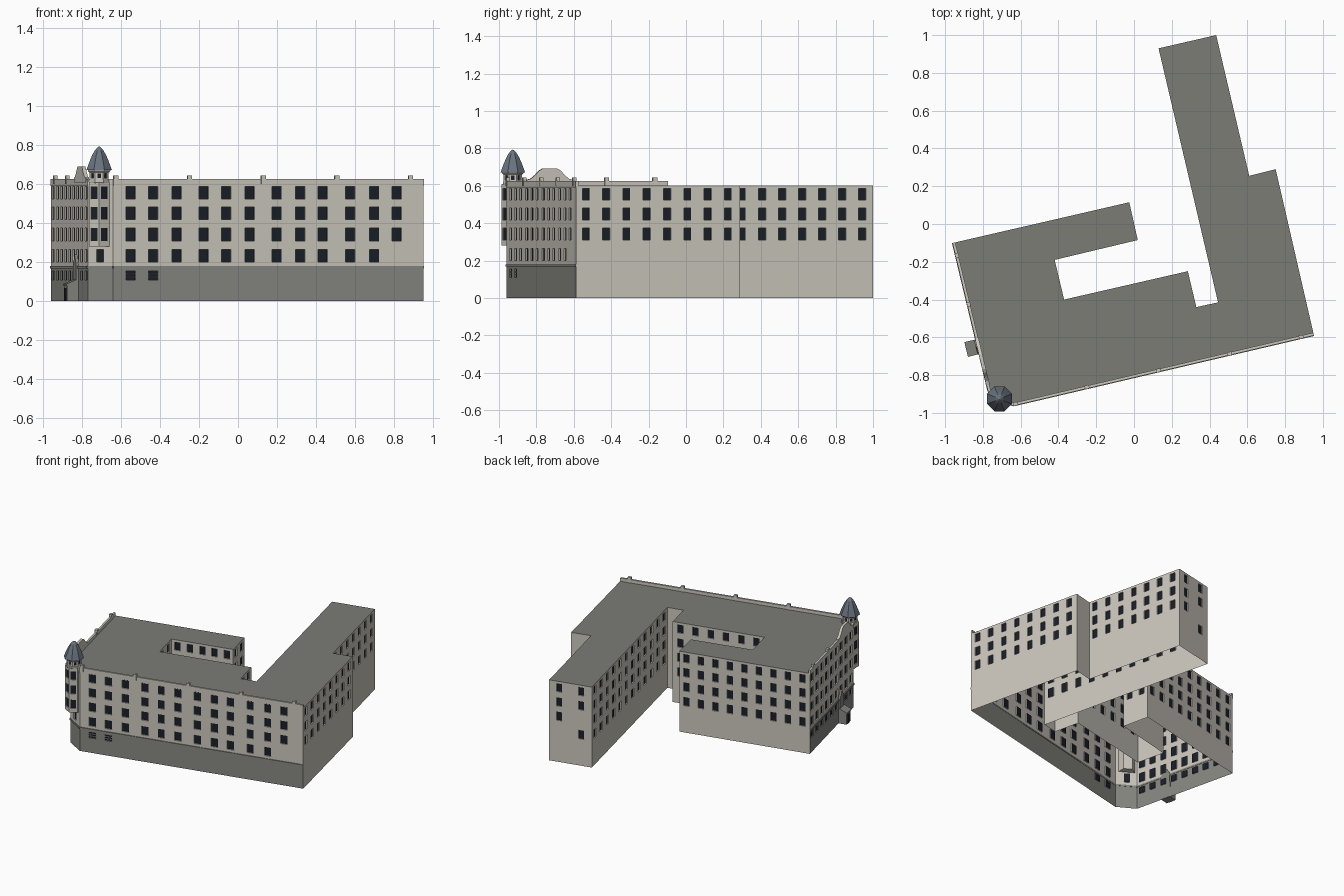
import bpy, bmesh, math
from mathutils import Vector

if "Cube" in bpy.data.objects:
    bpy.data.objects.remove(bpy.data.objects["Cube"])

def mat(name, c):
    m = bpy.data.materials.new(name)
    m.diffuse_color = (*c, 1)
    m.use_nodes = True
    m.node_tree.nodes["Principled BSDF"].inputs["Base Color"].default_value = m.diffuse_color
    return m

WALL = mat("plaster", (0.60, 0.57, 0.51))
BASE = mat("plinth_stone", (0.24, 0.24, 0.22))
GLASS = mat("dark_glass", (0.010, 0.014, 0.022))
ROOF = mat("roof_grey", (0.20, 0.20, 0.18))
SLATE = mat("slate_blue", (0.14, 0.17, 0.21))

def finish(bm, name, *mats):
    me = bpy.data.meshes.new(name)
    bmesh.ops.remove_doubles(bm, verts=bm.verts, dist=1e-5)
    bm.to_mesh(me)
    bm.free()
    for m in mats:
        me.materials.append(m)
    ob = bpy.data.objects.new(name, me)
    bpy.context.collection.objects.link(ob)
    return ob

def axes(p, q):
    d = Vector((q[0] - p[0], q[1] - p[1], 0))
    length = d.length
    d.normalize()
    return Vector((p[0], p[1], 0)), d, Vector((d.y, -d.x, 0)), length

# Wall panel with recessed windows: cols = {position u: set of row numbers}
def wall(bm, p, q, cols, rows, z0, z1, half, depth=0.008, base=0):
    o, d, n, length = axes(p, q)
    us = sorted({0, length} | {u + s * half for u in cols for s in (-1, 1)})
    zs = sorted({z0, z1} | {z for r in rows for z in r} | ({base} if base else set()))
    def quad(pts, m):
        f = bm.faces.new([bm.verts.new(o + d * u + n * k + Vector((0, 0, z))) for u, z, k in pts])
        f.material_index = m
    for a, b in zip(us, us[1:]):
        for c, e in zip(zs, zs[1:]):
            um, zm = (a + b) / 2, (c + e) / 2
            m = 1 if zm < base else 0
            hole = any(abs(um - u) < half and any(rows[r][0] < zm < rows[r][1] for r in rs)
                       for u, rs in cols.items())
            ring = [(a, c), (b, c), (b, e), (a, e)]
            if not hole:
                quad([(u, z, 0) for u, z in ring], m)
                continue
            quad([(u, z, -depth) for u, z in ring], 2)
            for i in range(4):
                s, t = ring[i], ring[(i + 1) % 4]
                quad([(*s, 0), (*t, 0), (*t, -depth), (*s, -depth)], m)

# Solid prism from a (u, z) profile lying on a wall line, between two offsets
def prism(name, p, q, profile, k0, k1, material):
    o, d, n, _ = axes(p, q)
    bm = bmesh.new()
    f = bm.faces.new([bm.verts.new(o + d * u + n * k0 + Vector((0, 0, z))) for u, z in profile])
    r = bmesh.ops.extrude_face_region(bm, geom=[f])
    bmesh.ops.translate(bm, vec=n * (k1 - k0),
                        verts=[v for v in r["geom"] if isinstance(v, bmesh.types.BMVert)])
    bmesh.ops.recalc_face_normals(bm, faces=bm.faces)
    return finish(bm, name, material)

def bar(name, p, q, u0, u1, z0, z1, k0, k1, material):
    return prism(name, p, q, [(u0, z0), (u1, z0), (u1, z1), (u0, z1)], k0, k1, material)

def even(p, q, count, rs):
    length = math.dist(p, q)
    return {(i + 0.5) * length / count: rs for i in range(count)}

# Footprint, counter-clockwise
A, B, C, D = (-0.64, -0.96), (0.952, -0.587), (0.75, 0.29), (0.61, 0.255)
E, F, G, H = (0.435, 1.0), (0.13, 0.93), (0.445, -0.415), (0.33, -0.44)
I, J, K, L = (0.285, -0.25), (-0.37, -0.40), (-0.42, -0.19), (0.02, -0.085)
M, N, O = (-0.025, 0.115), (-0.958, -0.10), (-0.77, -0.885)
TOP, PLINTH = 0.603, 0.178
ROWS = [(0.11, 0.155), (0.20, 0.265), (0.31, 0.375), (0.418, 0.482), (0.525, 0.587)]
R3, R4, R5 = {2, 3, 4}, {1, 2, 3, 4}, {0, 1, 2, 3, 4}

# Front windows by x, east windows by y
fx = [-0.55, -0.435, -0.315, -0.175, -0.06, 0.06, 0.20, 0.32, 0.435, 0.575, 0.70, 0.815]
front = {(x - A[0]) / 0.974: (R5 if x < -0.4 else R3 if x > 0.8 else R4) for x in fx}
east = {(-0.535 + 0.1085 * i - B[1]) / 0.974: R3 for i in range(8)}
wing = {(0.30 + 0.107 * i - D[1]) / 0.974: R3 for i in range(7)}

bm = bmesh.new()
for p, q, cols, half, base in [
        (A, B, front, 0.025, PLINTH), (B, C, east, 0.02, 0), (C, D, {}, 0.02, 0),
        (D, E, wing, 0.02, 0), (E, F, {0.075: R3, 0.235: {1, 3, 4}}, 0.021, 0),
        (F, G, even(F, G, 12, R4), 0.021, 0), (G, H, {}, 0.02, 0),
        (H, I, even(H, I, 2, R4), 0.021, 0), (I, J, even(I, J, 6, R4), 0.022, 0),
        (J, K, even(J, K, 2, R4), 0.021, 0), (K, L, even(K, L, 5, R4), 0.022, 0),
        (L, M, even(L, M, 2, R4), 0.021, 0), (M, N, even(M, N, 9, R4), 0.022, 0),
        (N, O, even(N, O, 9, R5), 0.022, PLINTH), (O, A, {0.072: {1}}, 0.02, PLINTH)]:
    wall(bm, p, q, cols, ROWS, 0, TOP, half, base=base)
finish(bm, "outer_walls", WALL, BASE, GLASS)

# Flat roof
bm = bmesh.new()
bm.faces.new([bm.verts.new((*p, TOP)) for p in (A, B, C, D, E, F, G, H, I, J, K, L, M, N, O)])
finish(bm, "flat_roof", ROOF)

# Street-side parapets and plinth ledges
for name, p, q in (("front", A, B), ("west", N, O), ("corner", O, A)):
    length = math.dist(p, q)
    bar(name + "_parapet", p, q, 0, length, TOP - 0.012, 0.627, -0.012, 0.003, WALL)
    bar(name + "_plinth_ledge", p, q, 0, length, 0.168, 0.180, -0.002, 0.006, BASE)

# Parapet posts
for i in range(5):
    u = 0.015 + i * 0.388
    bar("front_post", A, B, u - 0.012, u + 0.012, 0.60, 0.645, -0.014, 0.005, WALL)
for u in (0.07, 0.335):
    bar("west_post", N, O, u - 0.012, u + 0.012, 0.60, 0.645, -0.014, 0.005, WALL)

# Curved gable on the west parapet
half_gable = [(0.128, 0.61), (0.128, 0.632), (0.105, 0.638), (0.08, 0.658), (0.06, 0.681), (0.04, 0.692)]
gable = [(0.648 - u, z) for u, z in half_gable] + [(0.648 + u, z) for u, z in reversed(half_gable)]
prism("west_gable", N, O, gable, -0.014, 0.005, WALL)

# Louvre bars on the two basement windows
for x in fx[:2]:
    u = (x - A[0]) / 0.974
    for z in (0.122, 0.138):
        bar("basement_louvre", A, B, u - 0.025, u + 0.025, z, z + 0.005, -0.007, 0.0, BASE)

# Entrance porch with a lean-to roof, door and pointed surround
uc = 0.565
bar("porch_body", N, O, uc - 0.037, uc + 0.037, 0, 0.08, -0.004, 0.06, BASE)
bar("porch_door", N, O, uc - 0.02, uc + 0.02, 0, 0.068, 0.058, 0.062, GLASS)
roof = bar("porch_roof", N, O, uc - 0.04, uc + 0.04, 0.08, 0.088, -0.004, 0.064, BASE)
o, d, n, _ = axes(N, O)
for v in roof.data.vertices:
    if (v.co - o).dot(n) < 0.01 and v.co.z > 0.085:
        v.co.z = 0.118
prism("door_surround", N, O, [(uc - 0.035, 0.09), (uc + 0.035, 0.09), (uc + 0.035, 0.185),
                              (uc, 0.24), (uc - 0.035, 0.185)], -0.004, 0.012, BASE)

# Corner turret: hexagonal bay, octagonal lantern
TC = (-0.712, -0.926)

def ring(count, r, start):
    return [(TC[0] + r * math.cos(start + i * math.tau / count),
             TC[1] + r * math.sin(start + i * math.tau / count)) for i in range(count)]

def turret_part(name, pts, rows, z0, z1, half, sides):
    bm = bmesh.new()
    for i, p in enumerate(pts):
        q = pts[(i + 1) % len(pts)]
        h = half if i in sides else 0.01
        cols = {math.dist(p, q) / 2: set(range(len(rows)))} if i in sides else {}
        wall(bm, p, q, cols, rows, z0, z1, h, 0.006)
    bm.faces.new([bm.verts.new((*p, z0)) for p in reversed(pts)])
    bm.faces.new([bm.verts.new((*p, z1)) for p in pts])
    finish(bm, name, WALL, BASE, GLASS)

turret_part("turret_bay", ring(6, 0.06, math.radians(-150)), ROWS[2:], 0.28, 0.61, 0.019, {0, 1, 5})
turret_part("turret_lantern", ring(8, 0.053, math.radians(22.5)), [(0.632, 0.655)], 0.61, 0.675, 0.009, set(range(8)))

# Turned octagonal rings and the domed cap
def turned(name, profile, material):
    bm = bmesh.new()
    loops = [[bm.verts.new((*p, z)) for p in ring(8, r, math.radians(22.5))] for r, z in profile]
    for a, b in zip(loops, loops[1:]):
        for i in range(8):
            j = (i + 1) % 8
            bm.faces.new((a[i], a[j], b[j], b[i]))
    bm.faces.new(loops[0][::-1])
    bm.faces.new(loops[-1])
    finish(bm, name, material)

turned("lantern_collar", [(0.05, 0.60), (0.058, 0.612), (0.058, 0.622)], WALL)
turned("lantern_cornice", [(0.055, 0.66), (0.062, 0.667), (0.062, 0.673)], WALL)
turned("turret_dome", [(0.071, 0.672), (0.062, 0.695), (0.051, 0.722), (0.038, 0.75),
                       (0.024, 0.773), (0.010, 0.788), (0.002, 0.793)], SLATE)
